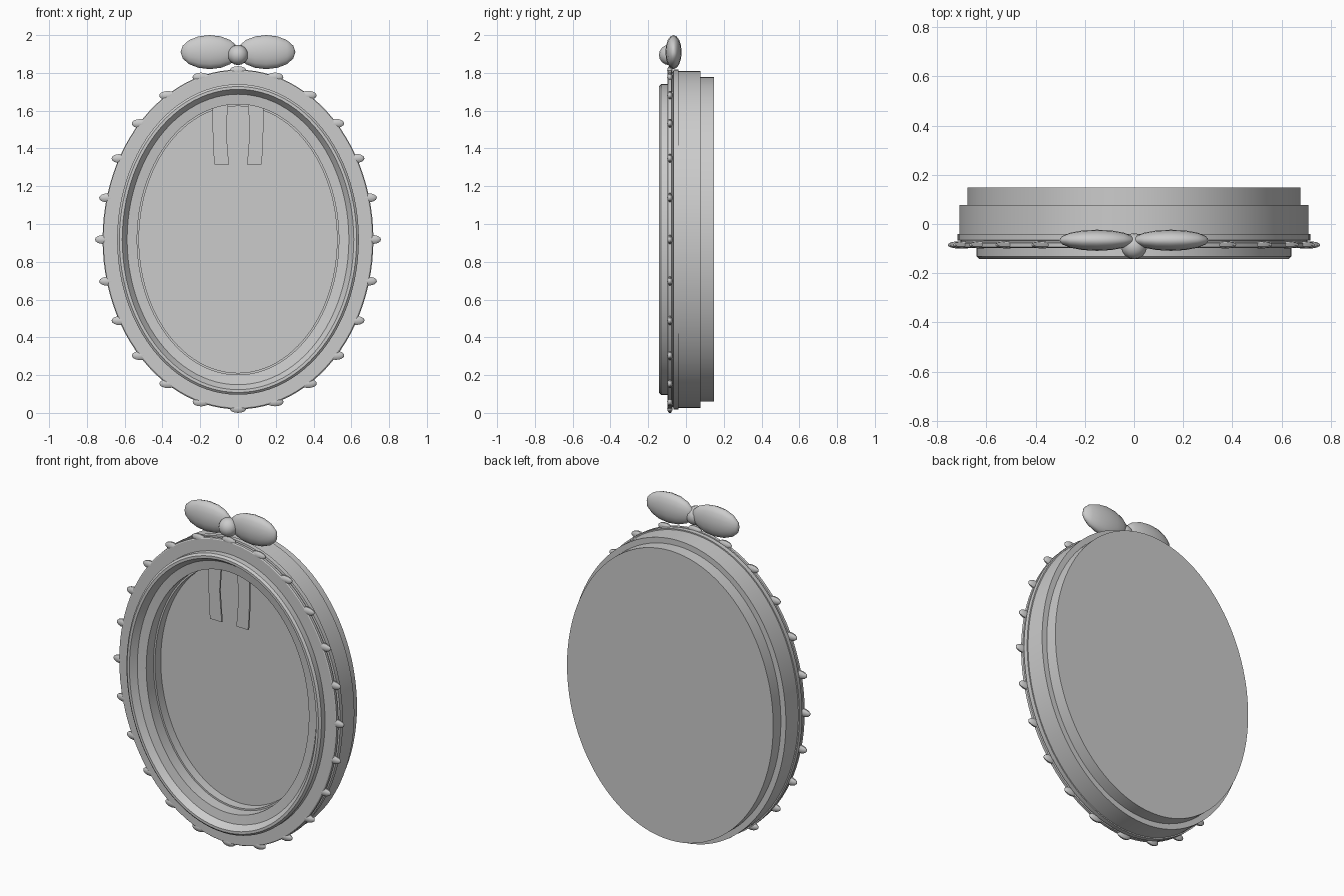
import bpy, bmesh, math
from mathutils import Matrix

if "Cube" in bpy.data.objects:
    bpy.data.objects.remove(bpy.data.objects["Cube"])

CZ = 0.918      # height of the oval centre
EXTRA = 0.182   # the oval is this much taller than wide (half axes)
SEG = 96

grey = bpy.data.materials.new("plain_grey")
grey.diffuse_color = (0.6, 0.6, 0.6, 1)
grey.use_nodes = True
grey.node_tree.nodes["Principled BSDF"].inputs["Base Color"].default_value = grey.diffuse_color


def finish(name, bm, angle=30):
    bmesh.ops.recalc_face_normals(bm, faces=bm.faces)
    me = bpy.data.meshes.new(name)
    bm.to_mesh(me)
    bm.free()
    me.materials.append(grey)
    ob = bpy.data.objects.new(name, me)
    bpy.context.collection.objects.link(ob)
    bpy.ops.object.select_all(action='DESELECT')
    ob.select_set(True)
    bpy.context.view_layer.objects.active = ob
    bpy.ops.object.shade_smooth_by_angle(angle=math.radians(angle))
    return ob


def oval(a, t):
    return a * math.cos(t), CZ + (a + EXTRA) * math.sin(t)


def oval_sweep(name, profile, closed):
    """Sweep (half width, y) points round the oval; open profiles get end caps."""
    bm = bmesh.new()
    rings = []
    for a, y in profile:
        ring = []
        for i in range(SEG):
            x, z = oval(a, 2 * math.pi * i / SEG)
            ring.append(bm.verts.new((x, y, z)))
        rings.append(ring)
    pairs = list(zip(rings, rings[1:]))
    if closed:
        pairs.append((rings[-1], rings[0]))
    else:
        bm.faces.new(rings[0])
        bm.faces.new(rings[-1])
    for r, s in pairs:
        for i in range(SEG):
            j = (i + 1) % SEG
            bm.faces.new((r[i], r[j], s[j], s[i]))
    return finish(name, bm)


def ellipsoid(bm, centre, radii, seg, rings):
    # poles point along x
    m = (Matrix.Translation(centre) @ Matrix.Diagonal((*radii, 1))
         @ Matrix.Rotation(math.pi / 2, 4, 'Y'))
    bmesh.ops.create_uvsphere(bm, u_segments=seg, v_segments=rings, radius=1, matrix=m)


# body with recessed panel and stepped back
oval_sweep("body", [(0.524, 0.024), (0.524, -0.03), (0.534, -0.03), (0.534, -0.042),
                    (0.710, -0.042), (0.710, 0.077), (0.677, 0.077),
                    (0.677, 0.149)], False)

# front frame with raised rim and grooved edge
oval_sweep("front_frame", [(0.534, -0.098), (0.587, -0.106), (0.613, -0.143),
                           (0.628, -0.143), (0.64, -0.132), (0.64, -0.098),
                           (0.708, -0.098), (0.714, -0.094), (0.714, -0.078),
                           (0.706, -0.074), (0.706, -0.068), (0.717, -0.066),
                           (0.717, -0.040), (0.534, -0.040)], True)

# beads along the edge, spaced halfway between equal angle and equal length
N, STEPS, A = 24, 2400, 0.712
pts = [oval(A, 2 * math.pi * i / STEPS) for i in range(STEPS + 1)]
dist = [0.0]
for p, q in zip(pts, pts[1:]):
    dist.append(dist[-1] + math.dist(p, q))
bm = bmesh.new()
k = 0
for n in range(N):
    while dist[k] < dist[-1] * n / N - 1e-6:
        k += 1
    x, z = oval(A, math.pi * (k / STEPS + n / N))
    ellipsoid(bm, (x, -0.085, z), (0.045, 0.0145, 0.025), 10, 8)
finish("edge_beads", bm, 40)

# bow lobes and knot
for side, label in ((-1, "left"), (1, "right")):
    bm = bmesh.new()
    ellipsoid(bm, (side * 0.150, -0.066, 1.910), (0.154, 0.043, 0.090), 16, 8)
    finish("bow_lobe_" + label, bm, 60)
bm = bmesh.new()
ellipsoid(bm, (0, -0.090, 1.895), (0.053, 0.053, 0.054), 16, 8)
finish("bow_knot", bm, 60)

# ribbon tails hanging behind the frame opening
tail = [(1.78, 0.052, 0.130), (1.62, 0.054, 0.134), (1.5, 0.062, 0.134),
        (1.41, 0.056, 0.132), (1.315, 0.048, 0.125)]
for side, label in ((-1, "left"), (1, "right")):
    bm = bmesh.new()
    rows = [[bm.verts.new((side * x, y, z)) for x, y in
             ((i, -0.084), (o, -0.084), (o, -0.074), (i, -0.074))] for z, i, o in tail]
    bm.faces.new(rows[0])
    bm.faces.new(rows[-1])
    for r, s in zip(rows, rows[1:]):
        for i in range(4):
            j = (i + 1) % 4
            bm.faces.new((r[i], r[j], s[j], s[i]))
    finish("ribbon_tail_" + label, bm)
